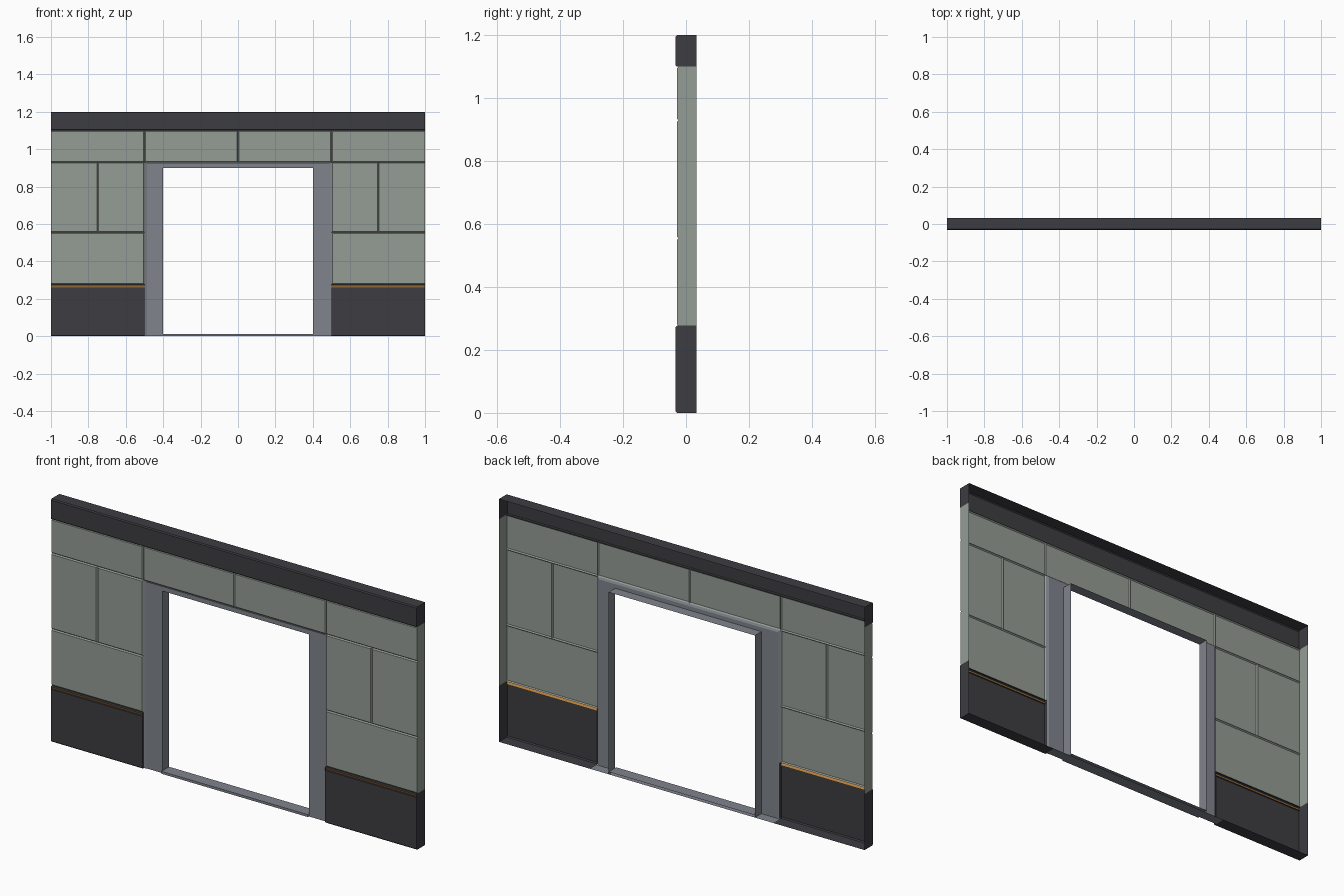
import bpy

if "Cube" in bpy.data.objects:
    bpy.data.objects.remove(bpy.data.objects["Cube"])

BACK = 0.033      # open rear edge of the shell
FRONT = -0.033    # front of plinth and top rail
FACE = -0.029     # front of the wall panels
SEAM = -0.023     # bottom of the panel grooves
REC = -0.018      # recessed door frame face


def material(name, rgb):
    m = bpy.data.materials.new(name)
    m.diffuse_color = (*rgb, 1)
    m.use_nodes = True
    m.node_tree.nodes["Principled BSDF"].inputs["Base Color"].default_value = m.diffuse_color
    return m


PANEL = material("grey_green_panel", (0.30, 0.335, 0.30))
DARK = material("charcoal_trim", (0.047, 0.045, 0.053))
STEEL = material("steel_frame", (0.215, 0.23, 0.265))
GOLD = material("amber_stripe", (0.52, 0.25, 0.06))


def build(name, polys, mats, indices=None):
    """Left-half shell from polygons, mirrored across x = 0."""
    verts, faces = [], []
    for p in polys:
        faces.append(range(len(verts), len(verts) + len(p)))
        verts += p
    me = bpy.data.meshes.new(name)
    me.from_pydata(verts, [], [list(f) for f in faces])
    for m in mats:
        me.materials.append(m)
    for i in indices or []:
        me.polygons[i].material_index = 1
    ob = bpy.data.objects.new(name, me)
    bpy.context.collection.objects.link(ob)
    mod = ob.modifiers.new("mirror", 'MIRROR')
    mod.use_mirror_merge = False
    return ob


def sweep(profile, x0, x1):
    """Strips of a (y, z) profile along x."""
    return [[(x0, *a), (x1, *a), (x1, *b), (x0, *b)]
            for a, b in zip(profile, profile[1:])]


def cap(profile, x, flip=False):
    pts = [(x, y, z) for y, z in profile]
    return pts[::-1] if flip else pts


# plinth with an undercut amber stripe near its top
plinth = [(BACK, 0), (FRONT + .005, 0), (FRONT, .005), (FRONT, .26),
          (-.027, .261), (FRONT, .273), (FRONT + .004, .277), (SEAM, .277)]
outline = [p for i, p in enumerate(plinth) if i != 4]
polys = sweep(plinth, -1, -.5)
polys.append(cap(outline + [(BACK, .277)], -1))
polys.append(cap([(REC, 0)] + outline[1:] + [(REC, .277)], -.5, True))
build("plinth", polys, [DARK, GOLD], [4])

# top rail
rail = [(SEAM, 1.1), (FRONT + .004, 1.1), (FRONT, 1.104), (FRONT, 1.195),
        (FRONT + .005, 1.2), (BACK, 1.2)]
build("top_rail", sweep(rail, -1, 0) + [cap(rail + [(BACK, 1.1)], -1)], [DARK])


# wall panels with bevelled edges
def panel(x0, x1, z0, z1, c=.005):
    end = x0 == -1
    xi = x0 if end else x0 + c
    out = [(x0, SEAM, z0), (x1, SEAM, z0), (x1, SEAM, z1), (x0, SEAM, z1)]
    inn = [(xi, FACE, z0 + c), (x1 - c, FACE, z0 + c),
           (x1 - c, FACE, z1 - c), (xi, FACE, z1 - c)]
    res = [inn]
    for i in range(3 if end else 4):
        j = (i + 1) % 4
        res.append([out[i], out[j], inn[j], inn[i]])
    if end:
        res.append(cap([(BACK, z0), (SEAM, z0), (FACE, z0 + c),
                        (FACE, z1 - c), (SEAM, z1), (BACK, z1)], -1))
    return res


polys = []
for r in [(-1, -.5, .277, .555), (-1, -.75, .555, .93), (-.75, -.5, .555, .93),
          (-1, -.5, .93, 1.1), (-.5, 0, .93, 1.1)]:
    polys += panel(*r)
build("wall_panels", polys, [PANEL])

# door frame: successive arch outlines from the wall edge to the rear reveal
rings = [[(x, y, 0), (x, y, z), (0, y, z)] for x, y, z in
         [(-.5, SEAM, .93), (-.487, REC, .92), (-.4, REC, .9), (-.4, BACK, .9)]]
polys = []
for a, b in zip(rings, rings[1:]):
    for i in range(2):
        polys.append([a[i], b[i], b[i + 1], a[i + 1]])
polys.append([(-.5, REC, 0), (-.5, BACK, 0), (-.4, BACK, 0), (-.4, REC, 0)])
build("door_frame", polys, [STEEL])

# door sill
sill = [(BACK, 0), (-.026, 0), (-.026, .012), (BACK, .012)]
build("door_sill", sweep(sill, -.4, 0), [STEEL])
